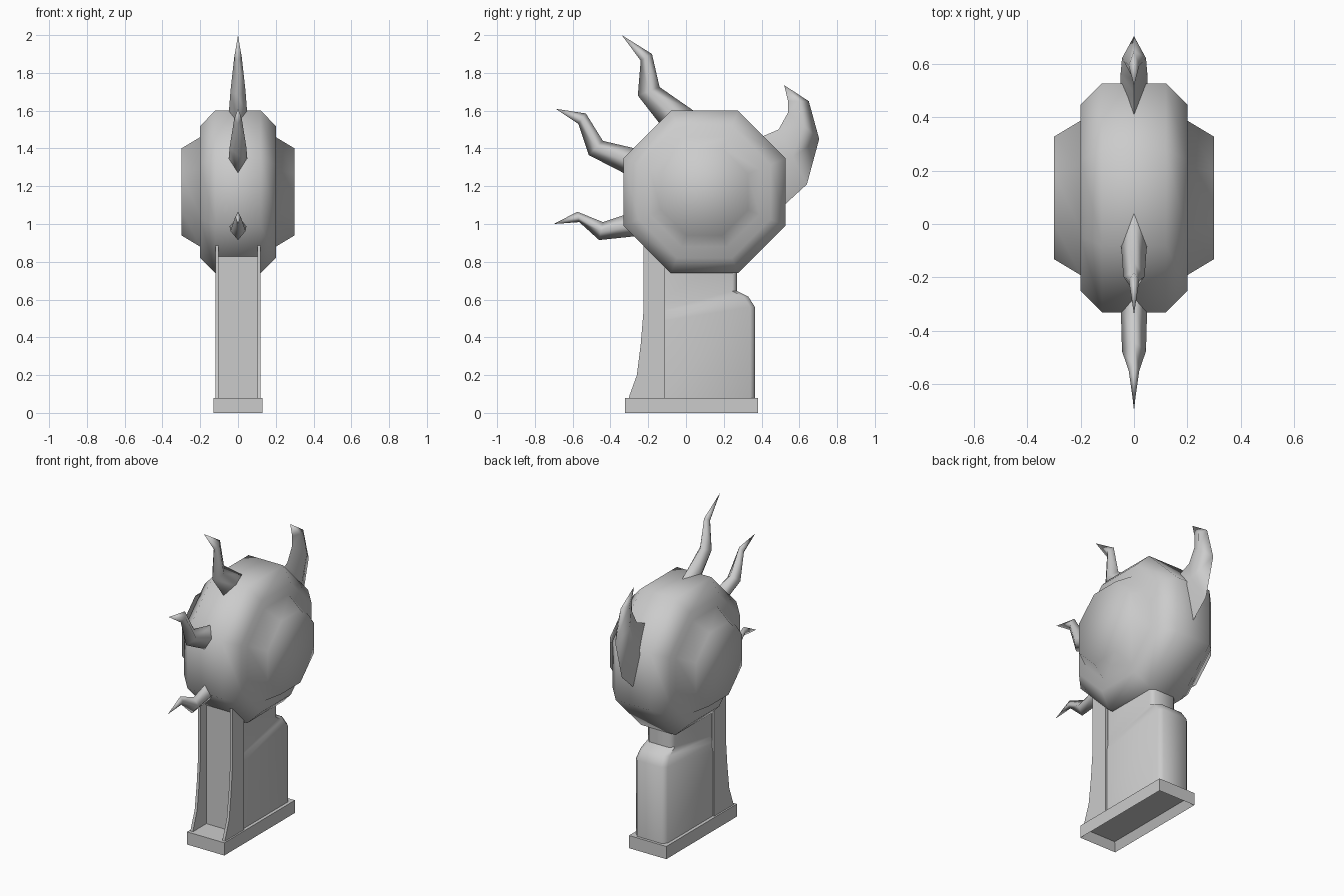
import bpy, bmesh
from math import cos, sin, pi, radians

cube = bpy.data.objects.get("Cube")
if cube:
    bpy.data.objects.remove(cube, do_unlink=True)

grey = bpy.data.materials.new("plain grey")
grey.use_nodes = True
grey.diffuse_color = (0.6, 0.6, 0.6, 1)
grey.node_tree.nodes["Principled BSDF"].inputs["Base Color"].default_value = (0.6, 0.6, 0.6, 1)


def finish(name, bm, angle):
    """Turn a bmesh into a shaded, coloured object."""
    bmesh.ops.recalc_face_normals(bm, faces=bm.faces)
    mesh = bpy.data.meshes.new(name)
    bm.to_mesh(mesh)
    bm.free()
    mesh.materials.append(grey)
    ob = bpy.data.objects.new(name, mesh)
    bpy.context.collection.objects.link(ob)
    bpy.ops.object.select_all(action='DESELECT')
    ob.select_set(True)
    bpy.context.view_layer.objects.active = ob
    bpy.ops.object.shade_smooth_by_angle(angle=radians(angle))
    return ob


def loft(name, rings, angle, tip=None):
    """Skin a list of rings, capping the ends or closing to a tip."""
    bm = bmesh.new()
    loops = [[bm.verts.new(p) for p in ring] for ring in rings]
    n = len(loops[0])
    for a, b in zip(loops, loops[1:]):
        for i in range(n):
            j = (i + 1) % n
            bm.faces.new((a[i], a[j], b[j], b[i]))
    bm.faces.new(loops[0])
    if tip:
        point = bm.verts.new(tip)
        for i in range(n):
            bm.faces.new((loops[-1][i], loops[-1][(i + 1) % n], point))
    else:
        bm.faces.new(loops[-1])
    return finish(name, bm, angle)


# Head: eight-sided drum with a stepped boss on both sides
def octagon(x, apothem):
    r = apothem / cos(pi / 8)
    turns = [pi / 8 + i * pi / 4 for i in range(8)]
    return [(x, 0.098 + r * cos(t), 1.17 + r * sin(t)) for t in turns]


half = [(0.12, 0.43), (0.2, 0.35), (0.2, 0.29), (0.3, 0.23)]
profile = [(-x, a) for x, a in reversed(half)] + half
loft("head", [octagon(x, a) for x, a in profile], 80)


# Horns: crooked spikes with a diamond section, given as edge pairs in the side plane
def horn(name, pairs, widths, tip):
    rings = []
    for (uy, uz, ly, lz), w in zip(pairs, widths):
        my, mz = (uy + ly) / 2, (uz + lz) / 2
        rings.append([(0, uy, uz), (w, my, mz), (0, ly, lz), (-w, my, mz)])
    loft(name, rings, 130, (0, *tip))


horn("top_horn",
     [(0.08, 1.57, -0.12, 1.5), (0.04, 1.6, -0.15, 1.545),
      (-0.14, 1.725, -0.255, 1.68), (-0.18, 1.9, -0.24, 1.865)],
     (0.05, 0.05, 0.04, 0.02), (-0.34, 2.0))
horn("upper_front_horn",
     [(-0.2, 1.38, -0.26, 1.24), (-0.27, 1.4, -0.33, 1.27),
      (-0.44, 1.44, -0.515, 1.365), (-0.53, 1.585, -0.57, 1.53)],
     (0.05, 0.05, 0.045, 0.02), (-0.69, 1.61))
horn("lower_front_horn",
     [(-0.22, 1.08, -0.2, 0.95), (-0.32, 1.05, -0.27, 0.935),
      (-0.44, 1.01, -0.46, 0.915), (-0.575, 1.065, -0.565, 1.01)],
     (0.045, 0.045, 0.04, 0.015), (-0.7, 1.0))
horn("back_horn",
     [(0.34, 1.43, 0.45, 1.05), (0.41, 1.466, 0.52, 1.1), (0.49, 1.5, 0.64, 1.21),
      (0.54, 1.59, 0.705, 1.45), (0.54, 1.65, 0.65, 1.65)],
     (0.05, 0.05, 0.05, 0.045, 0.02), (0.52, 1.735))


# Neck: block with chamfered back corners and a stepped shoulder
def neck_ring(front_z, back_z, back, w):
    c = 0.025
    left = [(w, -0.165, front_z), (w, back - c, back_z), (w - c, back, back_z)]
    return left + [(-x, y, z) for x, y, z in reversed(left)]


loft("neck", [neck_ring(0.06, 0.06, 0.365, 0.11),
              neck_ring(0.48, 0.56, 0.365, 0.11),
              neck_ring(0.53, 0.615, 0.33, 0.1),
              neck_ring(0.57, 0.645, 0.27, 0.093),
              neck_ring(0.95, 0.85, 0.27, 0.093)], 50)

# Front rails, flared at the foot, with the recessed panel between them
edge = [(-0.11, 0.06), (-0.305, 0.06), (-0.3, 0.09), (-0.26, 0.2),
        (-0.24, 0.36), (-0.225, 0.54), (-0.225, 0.98), (-0.11, 0.98)]
for name, side in (("left_rail", 1), ("right_rail", -1)):
    loft(name, [[(side * x, y, z) for y, z in edge] for x in (0.103, 0.12)], 40)
panel = [(-0.105, -0.168), (0.105, -0.168), (0.105, -0.12), (-0.105, -0.12)]
loft("front_panel", [[(x, y, z) for x, y in panel] for z in (0.06, 0.95)], 30)

# Base: shallow plinth, hollow underneath
bm = bmesh.new()
bmesh.ops.create_cube(bm, size=1)
for v in bm.verts:
    v.co = (v.co.x * 0.26, 0.03 + v.co.y * 0.704, 0.04 + v.co.z * 0.08)
bottom = min(bm.faces, key=lambda f: f.calc_center_median().z)
bmesh.ops.inset_region(bm, faces=[bottom], thickness=0.035)
for v in bottom.verts:
    v.co.z += 0.05
finish("base", bm, 30)
